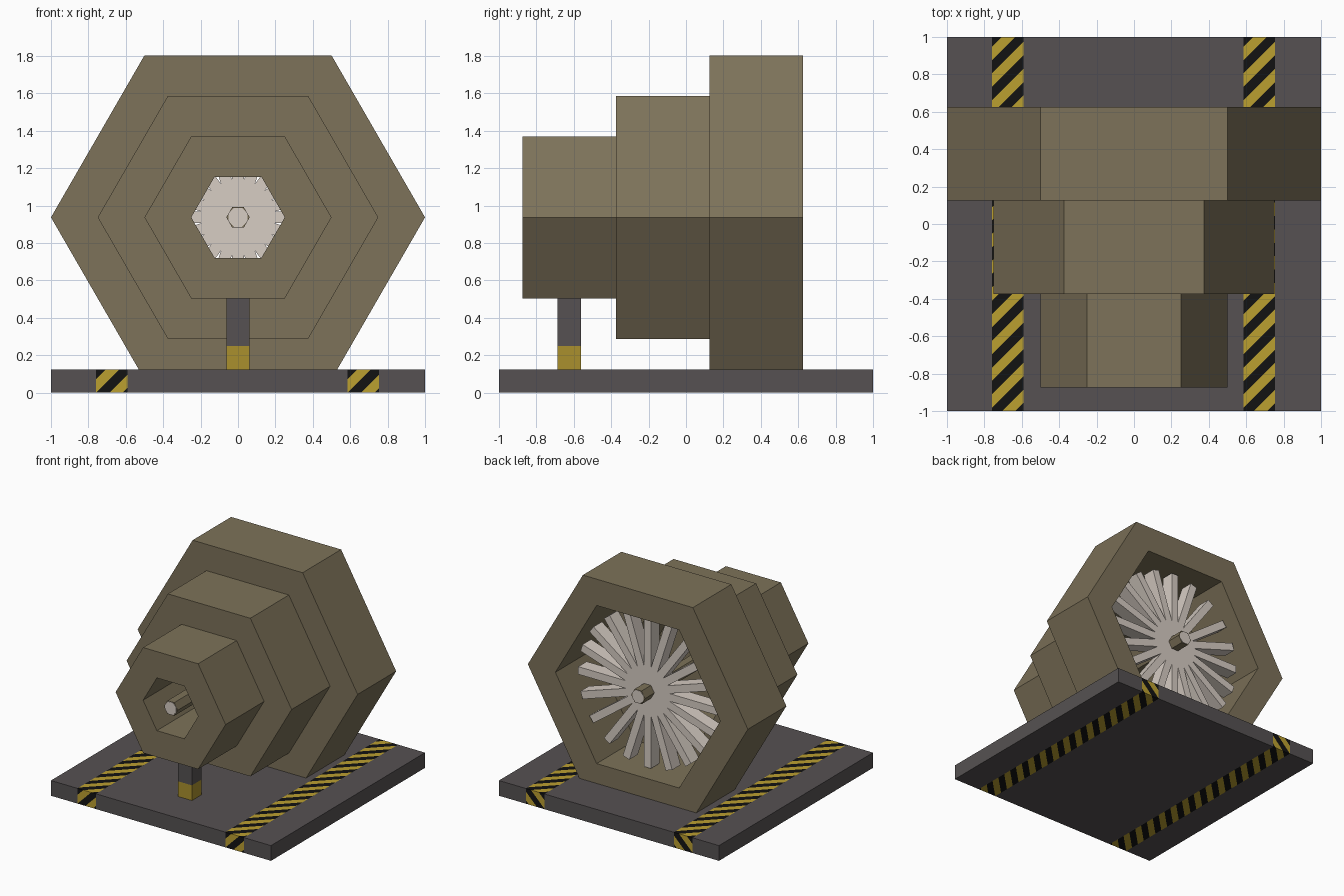
import bpy, bmesh, math
from mathutils import Vector

if "Cube" in bpy.data.objects:
    bpy.data.objects.remove(bpy.data.objects["Cube"])

CZ = 0.9375  # height of the turbine axis


def mat(name, col):
    m = bpy.data.materials.new(name)
    m.diffuse_color = (*col, 1)
    m.use_nodes = True
    m.node_tree.nodes["Principled BSDF"].inputs["Base Color"].default_value = m.diffuse_color
    return m


BROWN = mat("brown casing", (0.205, 0.168, 0.100))
GREY = mat("dark grey steel", (0.092, 0.083, 0.084))
WHITE = mat("pale metal", (0.68, 0.61, 0.55))
STRIPE = mat("stripe yellow", (0.50, 0.35, 0.030))
BLACK = mat("stripe black", (0.006, 0.006, 0.006))
PAINT = mat("leg yellow", (0.40, 0.28, 0.026))


def finish(name, bm, mats):
    bmesh.ops.recalc_face_normals(bm, faces=bm.faces[:])
    me = bpy.data.meshes.new(name)
    bm.to_mesh(me)
    bm.free()
    for m in mats:
        me.materials.append(m)
    ob = bpy.data.objects.new(name, me)
    bpy.context.collection.objects.link(ob)
    return ob


def box_bm(x0, x1, y0, y1, z0, z1):
    bm = bmesh.new()
    bmesh.ops.create_cube(bm, size=1)
    for v in bm.verts:
        v.co = ((x0 + x1) / 2 + v.co.x * (x1 - x0),
                (y0 + y1) / 2 + v.co.y * (y1 - y0),
                (z0 + z1) / 2 + v.co.z * (z1 - z0))
    return bm


def cut(bm, faces, co, no):
    geom = set(faces)
    for f in faces:
        geom.update(f.edges)
        geom.update(f.verts)
    bmesh.ops.bisect_plane(bm, geom=list(geom), plane_co=co, plane_no=no, dist=1e-6)


def prism(name, pts, y0, y1, material):
    """Extrude an x/z outline around the axis from y0 to y1."""
    bm = bmesh.new()
    f = bm.faces.new([bm.verts.new((x, y0, CZ + z)) for x, z in pts])
    r = bmesh.ops.extrude_face_region(bm, geom=[f])
    for v in r["geom"]:
        if isinstance(v, bmesh.types.BMVert):
            v.co.y = y1
    if not any(g.is_valid and g is f for g in bm.faces):
        bm.faces.new([v for v in bm.verts if abs(v.co.y - y0) < 1e-6])
    return finish(name, bm, [material])


def polygon(n, r, turn=0.0):
    return [(r * math.cos(math.tau * i / n + turn), r * math.sin(math.tau * i / n + turn))
            for i in range(n)]


def hex_ring(name, ro, ri, y0, y1):
    bm = bmesh.new()
    loops = [[bm.verts.new((x, y, CZ + z)) for x, z in polygon(6, r)]
             for r, y in ((ri, y0), (ro, y0), (ro, y1), (ri, y1))]
    for a in range(4):
        p, q = loops[a], loops[(a + 1) % 4]
        for i in range(6):
            j = (i + 1) % 6
            bm.faces.new((p[i], p[j], q[j], q[i]))
    return finish(name, bm, [BROWN])


# base plate with two hazard bands cut into its faces
bm = box_bm(-1, 1, -1, 1, 0, 0.125)
bands = ((-0.76, -0.59), (0.585, 0.755))
for band in bands:
    for x in band:
        cut(bm, bm.faces[:], (x, 0, 0), (1, 0, 0))


def in_band(f, band):
    return band[0] < f.calc_center_median().x < band[1]


HALF = 0.0715  # half of the stripe period
for band in bands:
    for k in range(-18, 18):
        faces = [f for f in bm.faces if in_band(f, band)]
        cut(bm, faces, Vector((band[0], k * HALF, 0)), Vector((-1, 1, 1)).normalized())
for f in bm.faces:
    c = f.calc_center_median()
    for band in bands:
        if in_band(f, band):
            d = c.y + c.z - (c.x - band[0])
            f.material_index = 1 + math.floor(d / HALF) % 2
finish("base_plate", bm, [GREY, STRIPE, BLACK])

# stepped hexagonal casing, open through the middle
hex_ring("casing_large", 1.0, 0.75, 0.125, 0.625)
hex_ring("casing_middle", 0.75, 0.5, -0.375, 0.125)
hex_ring("casing_small", 0.5, 0.25, -0.875, -0.375)

# shaft with pale end caps
prism("shaft", polygon(6, 0.0625), -0.872, 0.622, BROWN)
for name, y0, y1 in (("shaft_cap_front", -0.875, -0.872), ("shaft_cap_back", 0.622, 0.625)):
    prism(name, polygon(8, 0.055, math.pi / 8), y0, y1, WHITE)

# fan: star outline of twenty straight blades
N, W, R = 20, 0.0625, 0.63
notch = W / 2 / math.sin(math.pi / N)
pts = []
for i in range(N):
    a = math.tau * i / N
    c, s = math.cos(a), math.sin(a)
    for side in (-1, 1):
        pts.append((R * c - side * W / 2 * s, R * s + side * W / 2 * c))
    b = a + math.pi / N
    pts.append((notch * math.cos(b), notch * math.sin(b)))
prism("fan_blades", pts, 0.39, 0.5, WHITE)

# front support leg with painted foot
bm = box_bm(-0.0625, 0.0625, -0.6875, -0.5625, 0.125, 0.51)
cut(bm, bm.faces[:], (0, 0, 0.25), (0, 0, 1))
for f in bm.faces:
    f.material_index = 1 if f.calc_center_median().z < 0.25 else 0
finish("front_leg", bm, [GREY, PAINT])
